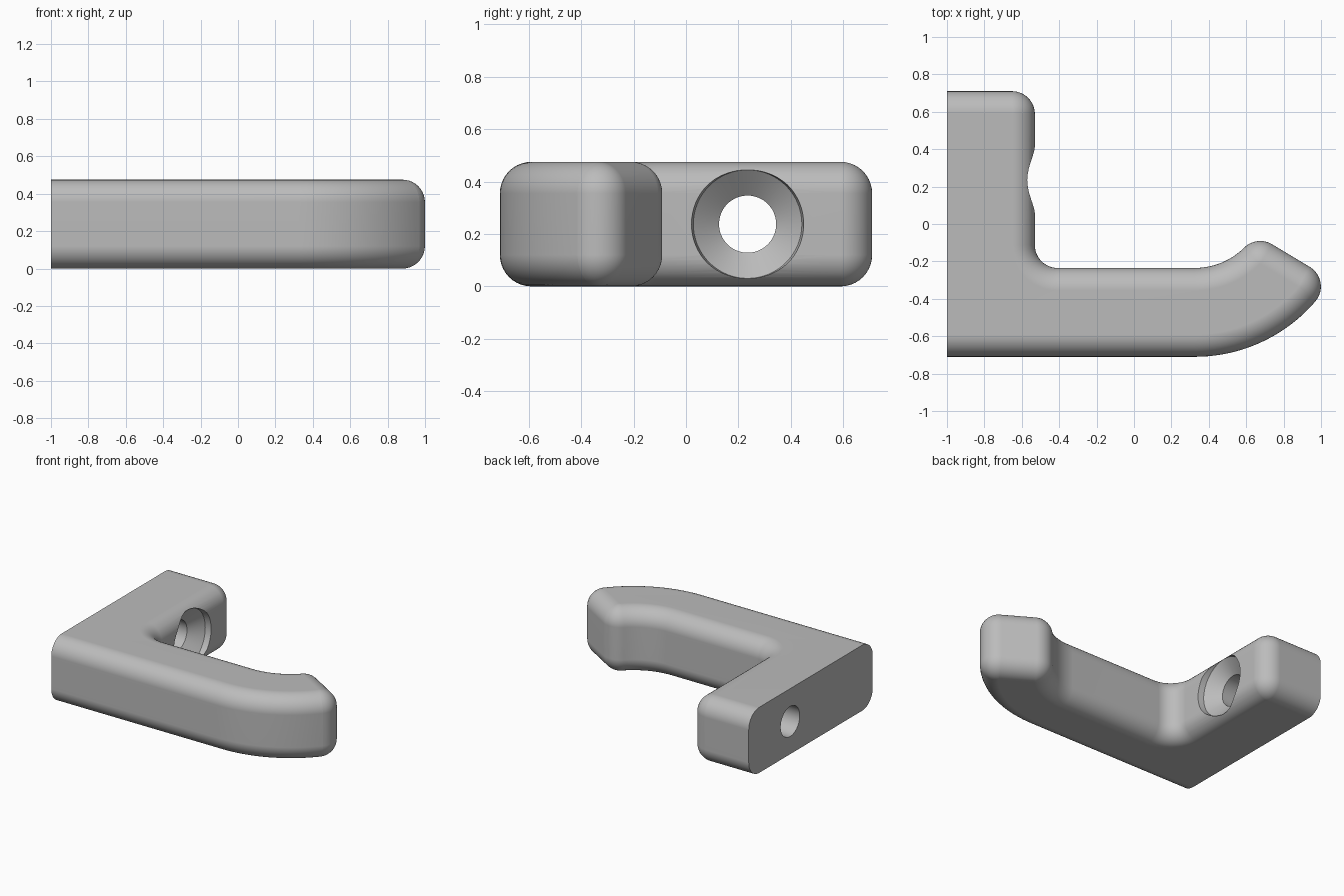
import bpy, bmesh
from math import sin, cos, asin, pi, radians
from mathutils import Vector

if "Cube" in bpy.data.objects:
    bpy.data.objects.remove(bpy.data.objects["Cube"])

HEIGHT, ROUND, CORNER = 0.475, 0.12, 0.122
BACK, WALL, END, INNER = -1.0, -0.53, 0.71, -0.235
BEND = Vector((0.325, 0.14))            # centre of the hook's bend
R_IN, R_OUT, TURN = BEND.y - INNER, BEND.y + END, radians(59)


def polar(centre, radius, angle):
    return centre + radius * Vector((cos(angle), sin(angle)))


# Rounded tip corners, tangent to the bend and to the flat end
a_out = TURN - asin(CORNER / (R_OUT - CORNER)) - pi / 2
a_in = TURN - asin(CORNER / (R_IN + CORNER)) - pi / 2
tip_out = polar(BEND, R_OUT - CORNER, a_out)
tip_in = polar(BEND, R_IN + CORNER, a_in)

# Arcs of the plan outline: centre, radius, inset sign, start, end, steps
ARCS = [
    (BEND, R_OUT, -1, -pi / 2, a_out, 20),
    (tip_out, CORNER, -1, a_out, TURN, 12),
    (tip_in, CORNER, -1, TURN, a_in + pi, 12),
    (BEND, R_IN, 1, a_in, -pi / 2, 14),
    (Vector((WALL + CORNER, INNER + CORNER)), CORNER, 1, 1.5 * pi, pi, 12),
    (Vector((WALL - CORNER, END - CORNER)), CORNER, -1, 0, pi / 2, 12),
]


def outline(inset):
    pts = [Vector((BACK, inset - END))]
    for centre, radius, sign, start, end, steps in ARCS:
        pts += [polar(centre, radius + sign * inset, start + (end - start) * i / steps)
                for i in range(steps + 1)]
    return pts + [Vector((BACK, END - inset))]


def finish(name, bm):
    bmesh.ops.recalc_face_normals(bm, faces=bm.faces)
    mesh = bpy.data.meshes.new(name)
    bm.to_mesh(mesh)
    bm.free()
    obj = bpy.data.objects.new(name, mesh)
    bpy.context.collection.objects.link(obj)
    return obj


# Hook body: stacked outlines with rolled top and bottom edges
STEPS = 10
lower = [(ROUND * (1 - sin(t)), ROUND * (1 - cos(t)))
         for t in (pi / 2 * i / STEPS for i in range(STEPS + 1))]
layers = lower + [(d, HEIGHT - z) for d, z in reversed(lower)]
bm = bmesh.new()
rings = [[bm.verts.new((p.x, p.y, z)) for p in outline(d)] for d, z in layers]
count = len(rings[0])
for low, high in zip(rings, rings[1:]):
    for i in range(count - 1):
        bm.faces.new((low[i], low[i + 1], high[i + 1], high[i]))
bm.faces.new(rings[0])
bm.faces.new(rings[-1])
bm.faces.new([r[0] for r in rings] + [r[-1] for r in reversed(rings)])
hook = finish("wall_hook", bm)

# Countersunk screw hole cutter, turned about the x axis
SIDES = 64
bm = bmesh.new()
rings = []
for x, r in ((-1.1, 0.109), (-0.65, 0.109), (-0.572, 0.207), (-0.4, 0.236)):
    rings.append([bm.verts.new((x, 0.235 + r * cos(2 * pi * i / SIDES),
                                HEIGHT / 2 + r * sin(2 * pi * i / SIDES)))
                  for i in range(SIDES)])
for a, b in zip(rings, rings[1:]):
    for i in range(SIDES):
        j = (i + 1) % SIDES
        bm.faces.new((a[i], a[j], b[j], b[i]))
bm.faces.new(rings[0])
bm.faces.new(rings[-1])
cutter = finish("screw_hole_cutter", bm)
cutter.hide_render = True

# Cut the hole and shade
bpy.ops.object.select_all(action="DESELECT")
hook.select_set(True)
bpy.context.view_layer.objects.active = hook
cut = hook.modifiers.new("screw_hole", "BOOLEAN")
cut.operation, cut.solver, cut.object = "DIFFERENCE", "EXACT", cutter
bpy.ops.object.modifier_apply(modifier=cut.name)
bpy.data.objects.remove(cutter)
bpy.ops.object.shade_smooth_by_angle(angle=radians(30))
weighted = hook.modifiers.new("clean_shading", "WEIGHTED_NORMAL")
weighted.keep_sharp = True

# Single grey plastic
grey = bpy.data.materials.new("grey_plastic")
grey.use_nodes = True
colour = (0.5, 0.5, 0.5, 1)
grey.diffuse_color = colour
grey.node_tree.nodes["Principled BSDF"].inputs["Base Color"].default_value = colour
hook.data.materials.clear()
hook.data.materials.append(grey)
